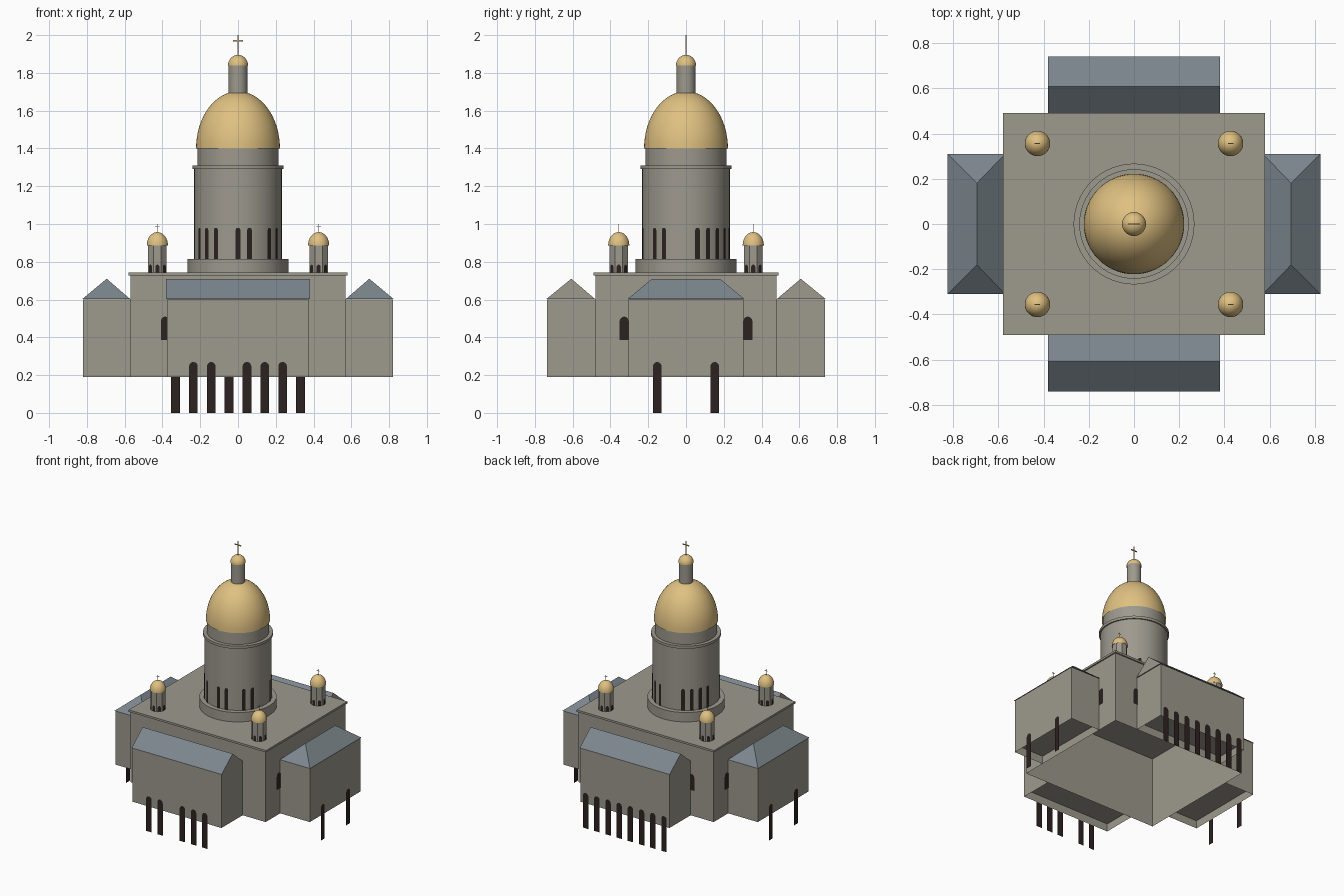
import bpy, bmesh
from math import radians, sin, cos, pi
from mathutils import Matrix

if "Cube" in bpy.data.objects:
    bpy.data.objects.remove(bpy.data.objects["Cube"])


def material(name, r, g, b):
    m = bpy.data.materials.new(name)
    m.diffuse_color = (r, g, b, 1)
    m.use_nodes = True
    m.node_tree.nodes["Principled BSDF"].inputs["Base Color"].default_value = (r, g, b, 1)
    return m


STONE = material("grey stone", .34, .32, .27)
ROOF = material("blue grey roof", .2, .24, .265)
GOLD = material("gold", .74, .53, .22)
DARK = material("dark opening", .025, .016, .014)


def finish(name, bm, mats, smooth=False, recalc=True):
    if recalc:
        bmesh.ops.recalc_face_normals(bm, faces=bm.faces)
    me = bpy.data.meshes.new(name)
    bm.to_mesh(me)
    bm.free()
    for m in mats:
        me.materials.append(m)
    ob = bpy.data.objects.new(name, me)
    bpy.context.collection.objects.link(ob)
    if smooth:
        bpy.ops.object.select_all(action='DESELECT')
        ob.select_set(True)
        bpy.context.view_layer.objects.active = ob
        bpy.ops.object.shade_smooth_by_angle(angle=radians(35))
    return ob


def add_box(bm, x, y, z):
    """Box between pairs of limits; returns its faces."""
    mid = [(a + b) / 2 for a, b in (x, y, z)]
    size = [b - a for a, b in (x, y, z)]
    mat = Matrix.Translation(mid) @ Matrix.Diagonal((*size, 1))
    verts = bmesh.ops.create_cube(bm, size=1, matrix=mat)["verts"]
    return list({f for v in verts for f in v.link_faces})


def turn(bm, angle):
    bmesh.ops.rotate(bm, verts=bm.verts, matrix=Matrix.Rotation(radians(angle), 3, 'Z'))


def lathe(name, profile, mat, sides=64, centre=(0, 0), smooth=True):
    bm = bmesh.new()
    vs = [bm.verts.new((r, 0, z)) for r, z in profile]
    es = [bm.edges.new(p) for p in zip(vs, vs[1:])]
    if not smooth:
        turn(bm, 180 / sides)
    bmesh.ops.spin(bm, geom=vs + es, axis=(0, 0, 1), cent=(0, 0, 0),
                   angle=2 * pi, steps=sides)
    bmesh.ops.remove_doubles(bm, verts=bm.verts, dist=1e-5)
    bmesh.ops.translate(bm, verts=bm.verts, vec=(*centre, 0))
    return finish(name, bm, [mat], smooth)


def dome(name, r, z, h, centre=(0, 0), sides=64):
    n = 16
    prof = [(r * cos(i * pi / 2 / n), z + h * sin(i * pi / 2 / n)) for i in range(n)]
    return lathe(name, prof + [(0, z + h)], GOLD, sides, centre)


def openings(name, angle_dist_offset, width, z0, z1, centre=(0, 0)):
    """Flat arched panels standing just clear of a wall."""
    bm = bmesh.new()
    w = width / 2
    arch = [(w * cos(i * pi / 6), z1 - w + w * sin(i * pi / 6)) for i in range(7)]
    for angle, dist, off in angle_dist_offset:
        rot = Matrix.Rotation(radians(angle), 4, 'Z')
        pts = [(w, z0)] + arch + [(-w, z0)]
        bm.faces.new([bm.verts.new(rot @ Matrix.Translation((dist + .003, off + u, z)).translation)
                      for u, z in pts])
    bmesh.ops.translate(bm, verts=bm.verts, vec=(*centre, 0))
    return finish(name, bm, [DARK], recalc=False)


def cross(name, centre, z0, z1, bar_z, half):
    bm = bmesh.new()
    t = half * .12
    add_box(bm, (-t, t), (-t, t), (z0, z1))
    add_box(bm, (-half, half), (-t, t), (bar_z - t, bar_z + t))
    bmesh.ops.translate(bm, verts=bm.verts, vec=(*centre, 0))
    finish(name, bm, [GOLD])


def arm(name, angle, half, start, end, hip):
    """Projecting wing with a shallow-floored shell and a gabled or hipped roof."""
    bm = bmesh.new()
    faces = add_box(bm, (start, end), (-half, half), (.19, .6))
    bmesh.ops.delete(bm, geom=[f for f in faces if f.normal.z < -.5 or f.normal.x < -.5],
                     context='FACES')
    turn(bm, angle)
    finish(name + "_walls", bm, [STONE], recalc=False)

    bm = bmesh.new()
    bm.faces.new([bm.verts.new((x, y, .25)) for x, y in
                  ((start, -half), (start, half), (end, half), (end, -half))])
    turn(bm, angle)
    finish(name + "_soffit", bm, [STONE], recalc=False)

    bm = bmesh.new()
    h, e, mid = half + .005, end + .005, (start + end) / 2
    a, b, c, d = [bm.verts.new((x, y, .602)) for x, y in ((start, -h), (e, -h), (e, h), (start, h))]
    r0, r1 = [bm.verts.new((mid, s * (h - hip), .71)) for s in (-1, 1)]
    for vs in ((b, c, r1, r0), (d, a, r0, r1), (d, c, b, a)):
        bm.faces.new(vs)
    for vs in ((a, b, r0), (c, d, r1)):
        bm.faces.new(vs).material_index = 0 if hip else 1
    turn(bm, angle)
    finish(name + "_roof", bm, [ROOF, STONE])


# Central block, open underneath, with its flat roof slab
bm = bmesh.new()
shell = add_box(bm, (-.57, .57), (-.48, .48), (.19, .728))
bmesh.ops.delete(bm, geom=[f for f in shell if f.normal.z < -.5], context='FACES')
finish("main_block", bm, [STONE], recalc=False)
bm = bmesh.new()
add_box(bm, (-.58, .58), (-.49, .49), (.728, .743))
finish("roof_slab", bm, [STONE])

# Four wings
for name, angle in (("front_wing", -90), ("back_wing", 90)):
    arm(name, angle, .375, .48, .735, 0)
for name, angle in (("left_wing", 0), ("right_wing", 180)):
    arm(name, angle, .305, .57, .82, .13)

# Tall arched openings of the wings
row = [(i - 3.5) * .0945 for i in range(8)]
openings("front_wing_openings", [(-90, .735, row[i]) for i in (1, 2, 4, 5, 6)], .046, 0, .27)
openings("back_wing_openings", [(90, .735, u) for u in row], .046, 0, .27)
openings("side_wing_openings", [(a, .82, u) for a in (0, 180) for u in (-.152, .152)],
         .046, 0, .27)

# Windows of the central block, beside the wings
openings("block_windows",
         [(-90, .48, -.385), (90, .48, -.385), (90, .48, .385)]
         + [(a, .57, u) for a in (0, 180) for u in (-.328, .328)], .046, .385, .51)

# Drum, great dome, lantern
lathe("drum", [(.267, .743), (.267, .815), (.232, .815), (.232, 1.29), (.242, 1.29),
               (.242, 1.31), (.215, 1.31), (.215, 1.41)], STONE)
steps = (-10, -9, -8, -6, -5, -3, -2, 1, 2, 3, 4, 5, 8, 9, 10, 11)
openings("drum_windows", [(15 * s, .232, 0) for s in steps], .025, .815, .98)
dome("great_dome", .222, 1.4, .302)
lathe("lantern", [(.05, 1.68), (.05, 1.845)], STONE, 32)
dome("lantern_dome", .053, 1.84, .055, sides=32)
cross("lantern_cross", (0, 0), 1.89, 2, 1.97, .026)

# Four corner turrets
for side, sx in (("left", 1), ("right", -1)):
    for end, sy in (("front", -1), ("back", 1)):
        at = (sx * .427, sy * .356)
        name = f"{end}_{side}_turret"
        lathe(name, [(.053, .743), (.053, .89)], STONE, 8, at, smooth=False)
        openings(name + "_windows", [(45 * i, .049, 0) for i in range(8)],
                 .022, .743, .785, at)
        dome(name + "_dome", .056, .887, .07, at, 32)
        cross(name + "_cross", at, .95, 1, .988, .012)
